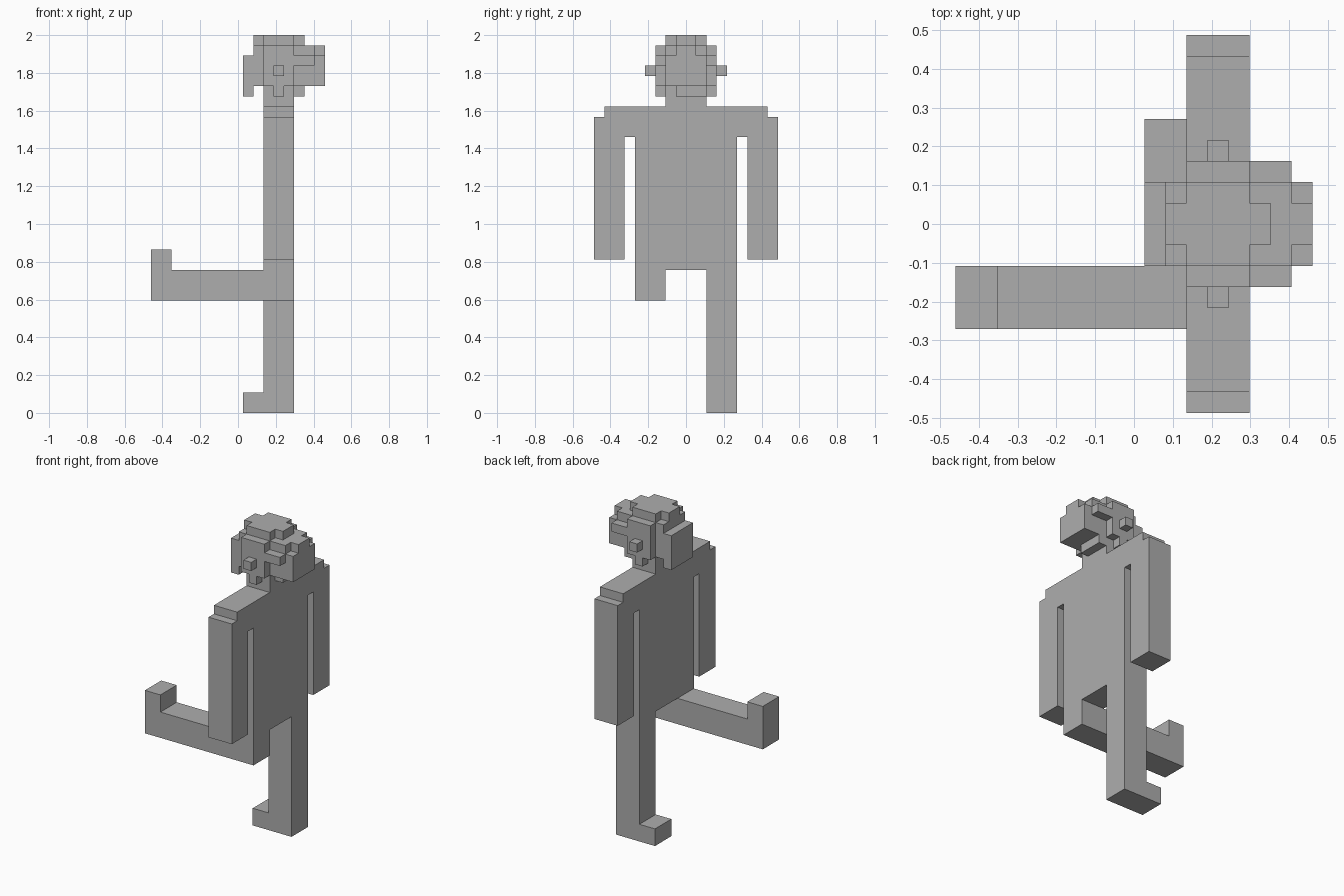
import bpy
import bmesh
import math
from itertools import product
from mathutils import Vector

cube = bpy.data.objects.get("Cube")
if cube:
    bpy.data.objects.remove(cube, do_unlink=True)

# Block grid: the figure is 17 x 18 x 37 blocks
UNIT = 2 / 37
ORIGIN = Vector((8.5, 9, 0))

grey = bpy.data.materials.new("plain grey")
grey.use_nodes = True
colour = (0.42, 0.42, 0.42, 1)
grey.diffuse_color = colour
grey.node_tree.nodes["Principled BSDF"].inputs["Base Color"].default_value = colour


def box(x, y, z):
    """Blocks between the given limits on each axis."""
    return set(product(range(*x), range(*y), range(*z)))


def mirror(cells):
    """Add the same blocks on the other side of the figure."""
    return cells | {(i, 17 - j, k) for i, j, k in cells}


BODY = (11, 14)   # depth shared by torso, limbs and neck
HEAD = (7, 11)    # width of the head core

parts = {
    "torso": box(BODY, (4, 14), (14, 30)),
    "arms": mirror(box(BODY, (0, 3), (15, 29)) | box(BODY, (1, 4), (27, 30))),
    "standing_leg": box(BODY, (11, 14), (0, 14)) | box((9, 11), (11, 14), (0, 2)),
    "raised_leg": box((0, 14), (4, 7), (11, 14)) | box((0, 2), (4, 7), (14, 16)),
    "neck": box(BODY, HEAD, (30, 32)),
    "head": box((10, 16), HEAD, (32, 36)) | mirror(box(BODY, (6, 7), (32, 36))),
    "face": box((9, 10), HEAD, (31, 35)),
    "ears": mirror(box((12, 13), (5, 6), (33, 34))),
    "sideburns": mirror(box((12, 13), (6, 7), (31, 32))),
    "crown": box(BODY, HEAD, (36, 37)) | box((10, 15), (8, 10), (36, 37)),
    "back_hair": box((16, 17), HEAD, (32, 35)) | box((16, 17), (8, 10), (35, 36)),
    "side_hair": mirror(box((14, 16), (6, 7), (34, 35))),
    "nape_hair": box((14, 15), (8, 11), (31, 32)),
}
solid = set().union(*parts.values())


def build(name, cells):
    """Skin the exposed block sides and merge them into flat faces."""
    bm = bmesh.new()
    points = {}

    def vert(p):
        key = tuple(round(c) for c in p)
        if key not in points:
            points[key] = bm.verts.new((Vector(key) - ORIGIN) * UNIT)
        return points[key]

    for cell in cells:
        for axis, side in product(range(3), (0, 1)):
            neighbour = list(cell)
            neighbour[axis] += 2 * side - 1
            if tuple(neighbour) in solid:
                continue
            u, v = Vector((0, 0, 0)), Vector((0, 0, 0))
            u[(axis + 1) % 3] = 1
            v[(axis + 2) % 3] = 1
            start = Vector(cell)
            start[axis] += side
            corners = [start, start + u, start + u + v, start + v]
            if not side:
                corners.reverse()
            bm.faces.new([vert(p) for p in corners])
    bmesh.ops.dissolve_limit(bm, angle_limit=math.radians(1),
                             verts=bm.verts[:], edges=bm.edges[:])
    mesh = bpy.data.meshes.new(name)
    bm.to_mesh(mesh)
    bm.free()
    mesh.materials.append(grey)
    bpy.context.collection.objects.link(bpy.data.objects.new(name, mesh))


for part_name, part_cells in parts.items():
    build(part_name, part_cells)
